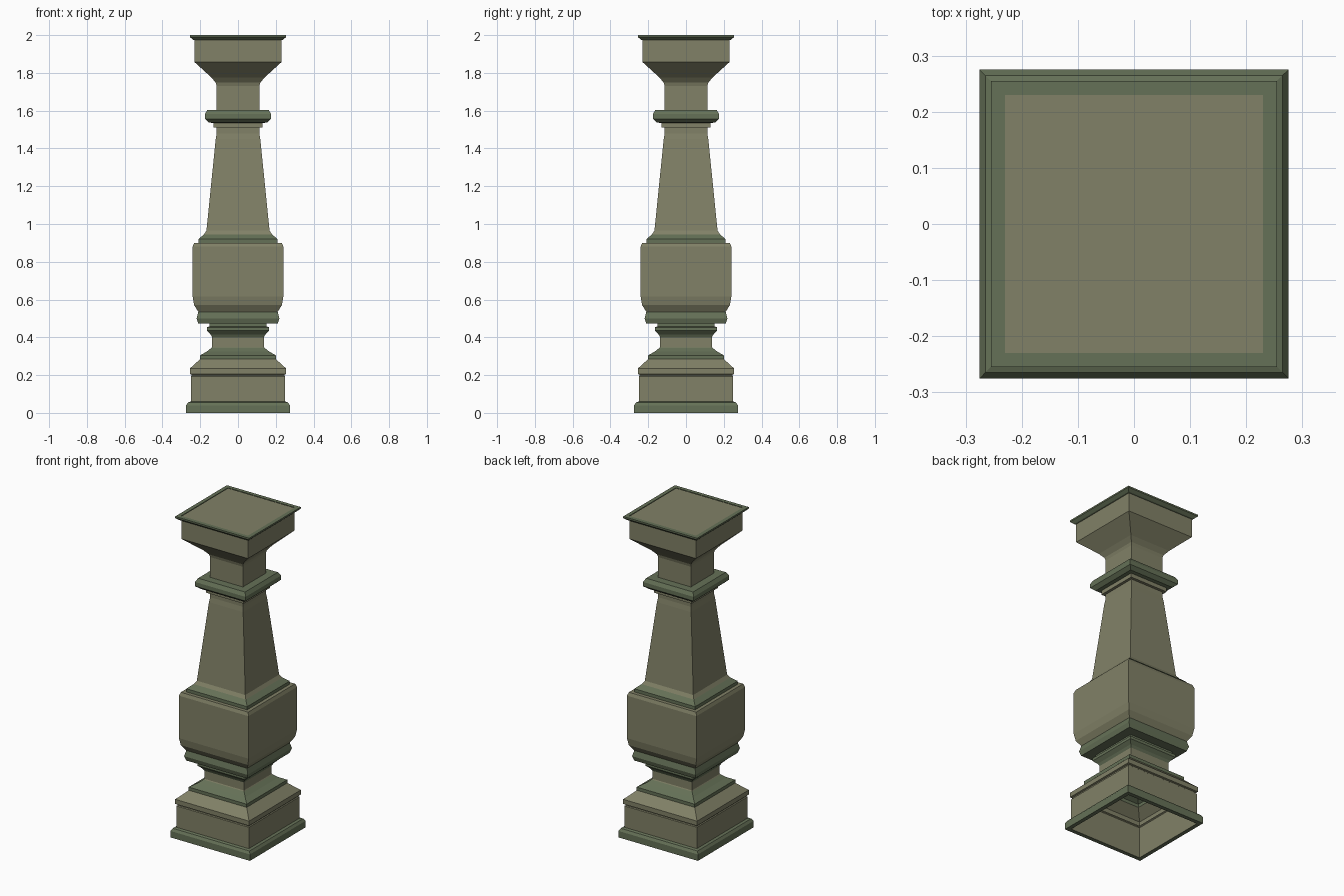
import bpy, bmesh

if "Cube" in bpy.data.objects:
    bpy.data.objects.remove(bpy.data.objects["Cube"])

def material(name, rgb):
    m = bpy.data.materials.new(name)
    m.diffuse_color = (*rgb, 1)
    m.use_nodes = True
    m.node_tree.nodes["Principled BSDF"].inputs["Base Color"].default_value = m.diffuse_color
    return m

stone = material("khaki_stone", (0.22, 0.22, 0.135))
trim = material("green_trim", (0.13, 0.165, 0.095))

def square_loft(name, profile, mat, cap=False):
    """Sweep (half width, height) points around a square plan."""
    bm = bmesh.new()
    rings = [[bm.verts.new((sx * w, sy * w, z))
              for sx, sy in ((-1, -1), (1, -1), (1, 1), (-1, 1))] for w, z in profile]
    for a, b in zip(rings, rings[1:]):
        for i in range(4):
            j = (i + 1) % 4
            bm.faces.new((a[i], a[j], b[j], b[i]))
    if cap:
        bm.faces.new(rings[-1])
    me = bpy.data.meshes.new(name)
    bm.to_mesh(me)
    bm.free()
    me.materials.append(mat)
    ob = bpy.data.objects.new(name, me)
    bpy.context.collection.objects.link(ob)
    return ob

# Plinth, open underneath
square_loft("foot_trim", [(.25, 0), (.275, 0), (.275, .04), (.265, .055), (.25, .06)], trim)
square_loft("plinth", [(.25, 0), (.25, .193), (.245, .197), (.245, .203), (.255, .206),
                       (.255, .235), (.2, .285)], stone)
square_loft("plinth_trim", [(.2, .285), (.2, .305), (.165, .325), (.14, .345)], trim)

# Narrow neck and lower collar
square_loft("lower_neck", [(.14, .345), (.137, .35), (.137, .4)], stone)
square_loft("neck_trim", [(.137, .4), (.145, .415), (.165, .435), (.165, .453), (.152, .458),
                          (.152, .472)], trim)
square_loft("lower_collar", [(.152, .472), (.21, .472), (.219, .5), (.21, .535)], trim)

# Bulging square belly
square_loft("belly", [(.21, .535), (.232, .57), (.24, .615), (.24, .88), (.232, .9),
                      (.21, .9)], stone)
square_loft("shoulder_trim", [(.21, .9), (.21, .92), (.18, .945)], trim)

# Tapered shaft and upper ring
square_loft("tapered_shaft", [(.18, .945), (.167, .965), (.165, .985), (.118, 1.45),
                              (.113, 1.48), (.113, 1.51), (.13, 1.51), (.13, 1.535)], stone)
square_loft("upper_ring", [(.13, 1.535), (.153, 1.537), (.175, 1.556), (.175, 1.582),
                           (.162, 1.604), (.113, 1.604)], trim)

# Capital with flat top panel
square_loft("capital", [(.113, 1.604), (.113, 1.73), (.118, 1.748), (.14, 1.775),
                        (.23, 1.857), (.23, 1.998)], stone, cap=True)
square_loft("top_rim", [(.23, 1.973), (.238, 1.975), (.255, 1.99), (.255, 2), (.23, 2)], trim)
